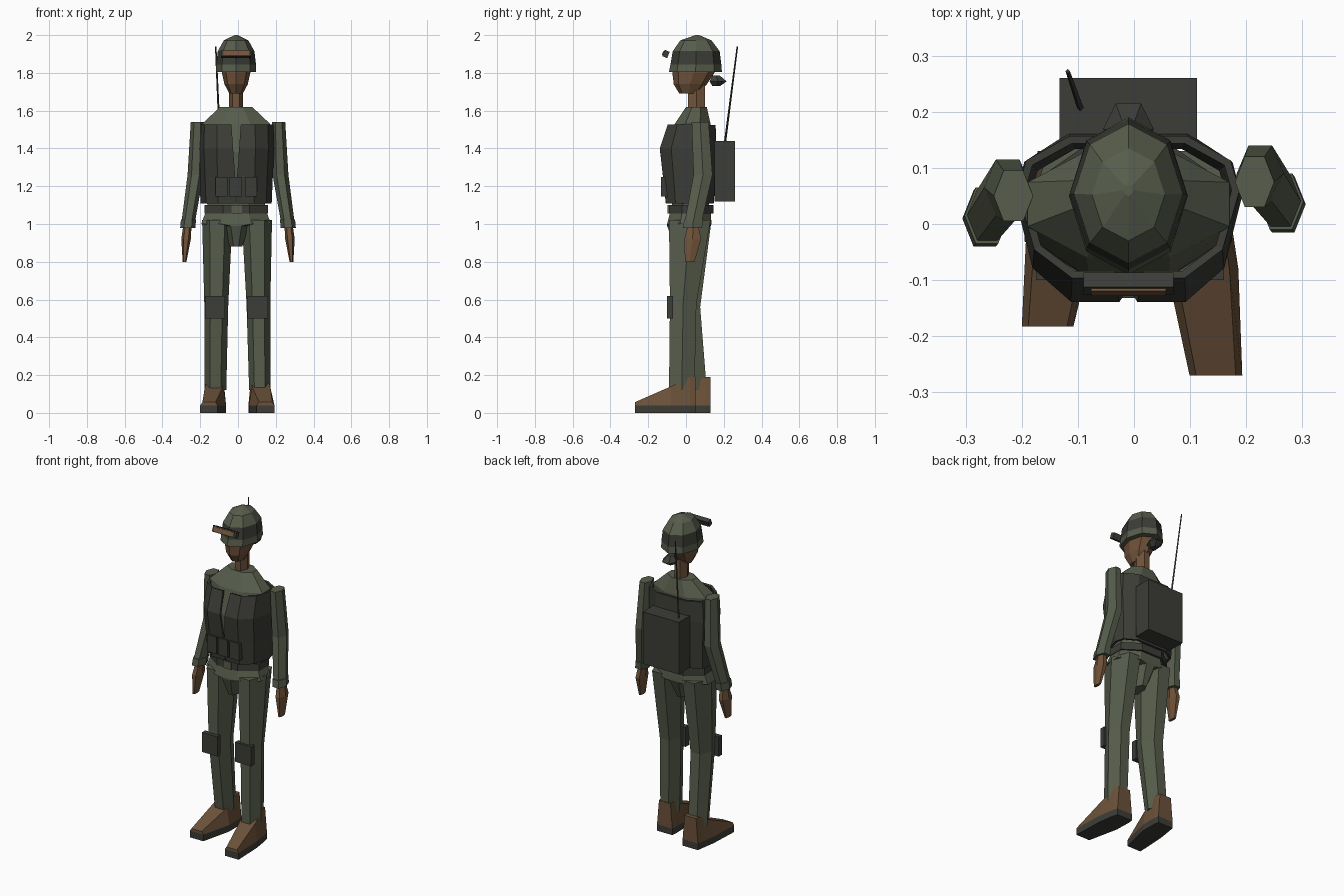
import bpy, bmesh, math
from mathutils import Vector

if "Cube" in bpy.data.objects:
    bpy.data.objects.remove(bpy.data.objects["Cube"])


def material(name, rgb):
    m = bpy.data.materials.new(name)
    m.use_nodes = True
    m.diffuse_color = (*rgb, 1)
    b = m.node_tree.nodes["Principled BSDF"]
    b.inputs["Base Color"].default_value = (*rgb, 1)
    b.inputs["Roughness"].default_value = 0.9
    return m


GREEN = material("olive cloth", (0.095, 0.11, 0.072))
DARK = material("dark gear", (0.045, 0.045, 0.038))
BROWN = material("brown skin", (0.165, 0.088, 0.043))
BOOT = material("boot leather", (0.15, 0.085, 0.043))
CX = -0.01  # the upper body sits a little off centre


def finish(name, bm, *mats):
    bmesh.ops.recalc_face_normals(bm, faces=bm.faces)
    mesh = bpy.data.meshes.new(name)
    bm.to_mesh(mesh)
    bm.free()
    ob = bpy.data.objects.new(name, mesh)
    bpy.context.collection.objects.link(ob)
    for m in mats:
        mesh.materials.append(m)
    return ob


def bridge(bm, rings, closed=True, caps=True):
    """Join rings of points with quads."""
    vs = [[bm.verts.new(p) for p in r] for r in rings]
    n = len(vs[0])
    for a, b in zip(vs, vs[1:]):
        for i in range(n if closed else n - 1):
            j = (i + 1) % n
            bm.faces.new((a[i], a[j], b[j], b[i]))
    if caps:
        bm.faces.new(vs[0])
        bm.faces.new(vs[-1])


def loft(name, rings, mat, n=8, turn=0.5):
    """Rings are (x, y front, y back, z, half width)."""
    unit = [(math.cos(2 * math.pi * (i + turn) / n), math.sin(2 * math.pi * (i + turn) / n))
            for i in range(n)]
    mx, my = max(u[0] for u in unit), max(u[1] for u in unit)
    bm = bmesh.new()
    bridge(bm, [[(x + rx * u / mx, (y0 + y1) / 2 + (y1 - y0) / 2 * v / my, z) for u, v in unit]
                for x, y0, y1, z, rx in rings])
    return finish(name, bm, mat)


def box(name, x, y, z, mat, tilt=0):
    """Box from (min, max) pairs."""
    bm = bmesh.new()
    bmesh.ops.create_cube(bm, size=1)
    for v in bm.verts:
        v.co = Vector([(b - a) * c for (a, b), c in zip((x, y, z), v.co)])
    ob = finish(name, bm, mat)
    ob.location = [(a + b) / 2 for a, b in (x, y, z)]
    ob.rotation_euler.x = tilt
    return ob


# Legs, knee pads and boots
legs = {
    "left": [(0.10, -0.09, 0.13, 1.02, 0.08), (0.108, -0.085, 0.055, 0.58, 0.063),
             (0.115, -0.09, 0.045, 0.12, 0.056)],
    "right": [(-0.11, -0.09, 0.135, 1.02, 0.08), (-0.115, -0.075, 0.075, 0.56, 0.063),
              (-0.12, -0.01, 0.11, 0.12, 0.058)],
}
for side, rings in legs.items():
    loft(side + "_leg", rings, GREEN, 6, 0)
pad_z, pad_y = (0.5, 0.62), (-0.1, -0.068)
box("left_knee_pad", (0.05, 0.16), pad_y, pad_z, DARK)
box("right_knee_pad", (-0.175, -0.07), pad_y, pad_z, DARK)


def boot(side, sections):
    """Sections are (x, y, top, half width) from heel to toe."""
    upper, sole = bmesh.new(), bmesh.new()
    bridge(upper, [[(x - w, y, 0.04), (x - w * 0.75, y, t), (x + w * 0.75, y, t), (x + w, y, 0.04)]
                   for x, y, t, w in sections])
    bridge(sole, [[(x - w, y, 0), (x - w, y, 0.04), (x + w, y, 0.04), (x + w, y, 0)]
                  for x, y, t, w in sections])
    finish(side + "_boot", upper, BOOT)
    finish(side + "_sole", sole, DARK)


boot("left", [(0.11, 0.05, 0.19, 0.052), (0.113, 0.02, 0.19, 0.058),
              (0.122, -0.08, 0.14, 0.064), (0.146, -0.27, 0.057, 0.047)])
boot("right", [(-0.12, 0.13, 0.19, 0.052), (-0.12, 0.1, 0.19, 0.056),
               (-0.127, 0.005, 0.14, 0.064), (-0.154, -0.183, 0.057, 0.046)])

# Pelvis, belt and torso
loft("pelvis", [(CX, -0.06, 0.08, 0.88, 0.032), (CX, -0.1, 0.13, 0.99, 0.07),
                (CX, -0.1, 0.135, 1.0, 0.185), (CX, -0.08, 0.13, 1.08, 0.155)], GREEN)
loft("belt", [(CX, -0.09, 0.145, 1.055, 0.168), (CX, -0.09, 0.145, 1.1, 0.168)], DARK)
box("belt_buckle", (-0.035, 0.02), (-0.097, -0.085), (1.055, 1.1), GREEN)
loft("shirt", [(CX, -0.07, 0.12, 1.06, 0.15), (CX, -0.095, 0.13, 1.38, 0.17),
               (CX, -0.06, 0.13, 1.53, 0.18), (CX, 0.0, 0.11, 1.62, 0.085)], GREEN)

# Open-fronted vest: one outline repeated at several heights
outline = [(0.1, -1), (0.165, -0.6), (0.195, 0.25), (0.18, 0.66), (0.105, 1)]
rings = []
for z, gap, scale, front, back in [(1.11, 0.002, 0.93, -0.1, 0.14), (1.25, 0.005, 0.96, -0.115, 0.15),
                                   (1.4, 0.016, 1, -0.132, 0.155), (1.525, 0.025, 0.98, -0.09, 0.15)]:
    half = [(gap, front)] + [(x * scale, (front + back) / 2 + (back - front) / 2 * y) for x, y in outline]
    rings.append([(CX + x, y, z) for x, y in half] + [(CX - x, y, z) for x, y in reversed(half)])
bm = bmesh.new()
bridge(bm, rings, closed=False, caps=False)
vest = finish("vest", bm, DARK)
shell = vest.modifiers.new("thickness", "SOLIDIFY")
shell.thickness = 0.014
shell.offset = 0
for label, x in (("right", -0.087), ("middle", -0.012), ("left", 0.068)):
    box(label + "_pouch", (x - 0.032, x + 0.032), (-0.132, -0.09), (1.145, 1.25), DARK)

# Arms and hands
for side, s, dy in (("left", 1, 0.01), ("right", -1, -0.015)):
    loft(side + "_sleeve", [(s * 0.215, 0.02 + dy, 0.11 + dy, 1.54, 0.035),
                            (s * 0.225, 0.03 + dy, 0.13 + dy, 1.26, 0.042),
                            (s * 0.262, -0.015 + dy, 0.075 + dy, 1.02, 0.036)], GREEN, 6, 0)
    loft(side + "_cuff", [(s * 0.262, -0.02 + dy, 0.08 + dy, 1.025, 0.04),
                          (s * 0.266, -0.025 + dy, 0.075 + dy, 0.98, 0.04)], GREEN, 6, 0)
    loft(side + "_hand", [(s * 0.268, 0.0 + dy, 0.055 + dy, 0.99, 0.022),
                          (s * 0.275, -0.02 + dy, 0.07 + dy, 0.92, 0.025),
                          (s * 0.283, -0.015 + dy, 0.035 + dy, 0.8, 0.01)], BROWN, 6, 0)

# Neck, head and hair knot
loft("neck", [(CX, 0.01, 0.1, 1.6, 0.038), (CX, 0.01, 0.1, 1.75, 0.036)], BROWN, 6, 0)
loft("head", [(CX, -0.035, 0.07, 1.69, 0.035), (CX, -0.065, 0.11, 1.74, 0.062),
              (CX, -0.072, 0.15, 1.8, 0.075), (CX, -0.065, 0.15, 1.88, 0.075)], BROWN, 8, 0)
loft("hair_knot", [(CX, 0.14, 0.18, 1.73, 0.02), (CX, 0.125, 0.215, 1.755, 0.045),
                   (CX, 0.14, 0.18, 1.785, 0.02)], DARK, 6, 0)

# Helmet with a dark band
helmet = loft("helmet", [(CX, -0.09, 0.19, 1.805, 0.106), (CX, -0.082, 0.187, 1.845, 0.105),
                         (CX, -0.07, 0.178, 1.915, 0.097), (CX, -0.03, 0.135, 1.972, 0.065),
                         (CX, 0.05, 0.07, 2.0, 0.008)], GREEN, 8, 0)
helmet.data.materials.append(DARK)
for p in helmet.data.polygons:
    if 1.85 < p.center.z < 1.91:
        p.material_index = 1

# Goggles: tilted frame with a brown lens plate
box("goggle_frame", (-0.09, 0.07), (-0.12, -0.092), (1.882, 1.918), DARK, -0.4)
box("goggle_lens", (-0.077, 0.057), (-0.124, -0.116), (1.893, 1.917), BROWN, -0.4)

# Radio pack and antenna
box("radio_pack", (-0.133, 0.112), (0.15, 0.26), (1.12, 1.44), DARK)
bm = bmesh.new()
rod = [(Vector((-0.095, 0.205, 1.42)), 0.006), (Vector((-0.118, 0.272, 1.94)), 0.004)]
bridge(bm, [[c + Vector((r * math.cos(a), r * math.sin(a), 0))
             for a in (k * math.pi / 2 for k in range(4))] for c, r in rod])
finish("antenna", bm, DARK)
